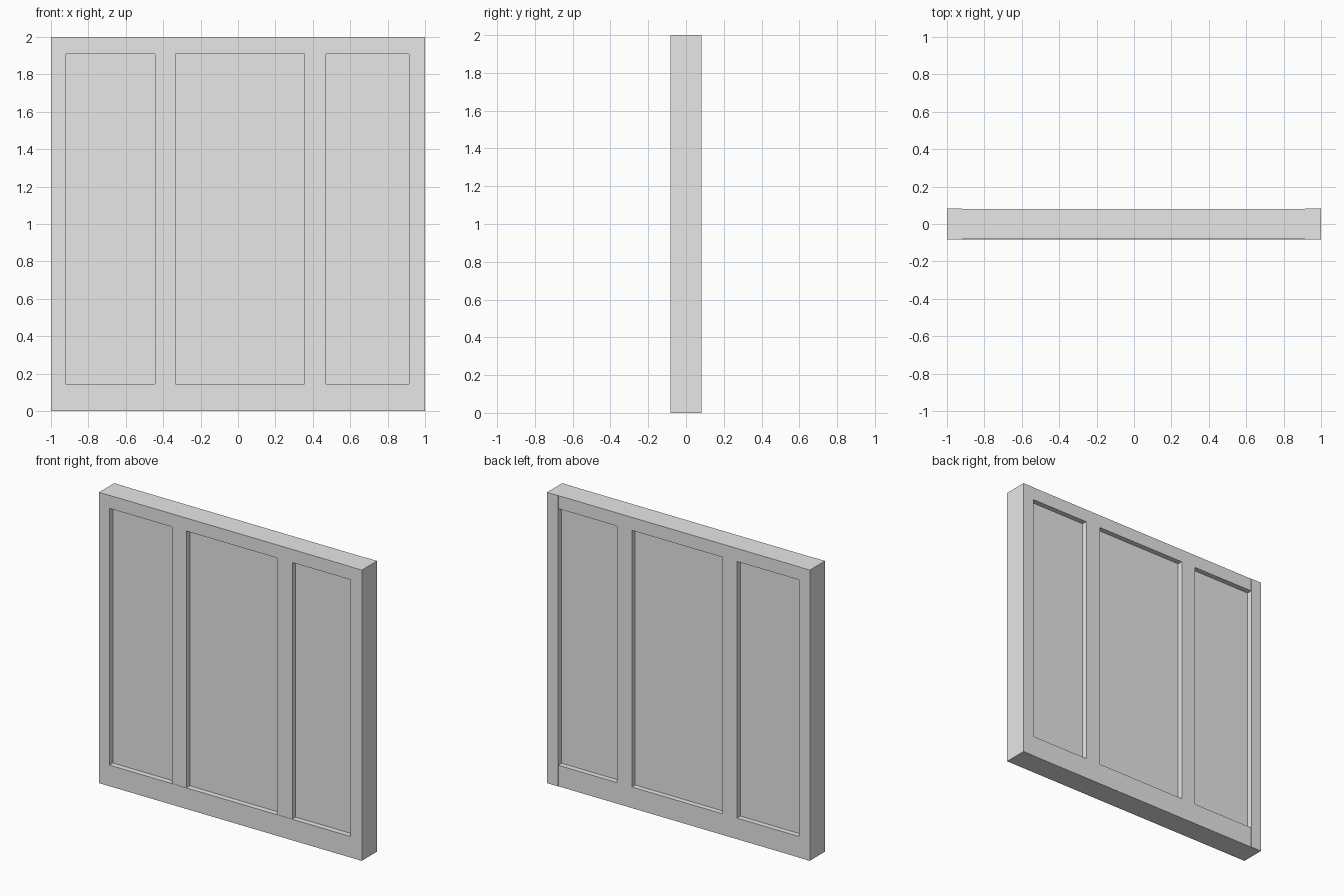
import bpy

# Remove the default cube
cube = bpy.data.objects.get("Cube")
if cube:
    bpy.data.objects.remove(cube, do_unlink=True)

# One plain grey for the whole panel
grey = bpy.data.materials.new("light_grey")
grey.use_nodes = True
colour = (0.8, 0.8, 0.8, 1.0)
grey.diffuse_color = colour
grey.node_tree.nodes["Principled BSDF"].inputs["Base Color"].default_value = colour


def board(name, x, y, z):
    """Add a box spanning the given (low, high) ranges."""
    spans = (x, y, z)
    bpy.ops.mesh.primitive_cube_add(size=1, location=[(a + b) / 2 for a, b in spans])
    obj = bpy.context.object
    obj.name = name
    obj.scale = [b - a for a, b in spans]
    bpy.ops.object.transform_apply(location=False, rotation=False, scale=True)
    obj.data.materials.append(grey)
    return obj


FACE = 0.083                  # half thickness of the stiles
INNER = 0.081                 # half thickness of the rails and mullions
PANEL = 0.045                 # half thickness of the recessed panel
LEFT, RIGHT = 0.915, -0.92    # inner edges of the stiles
BOTTOM, TOP = 0.145, 1.91     # inner edges of the rails

# Outer stiles, full height
board("left_stile", (LEFT, 1), (-FACE, FACE), (0, 2))
board("right_stile", (-1, RIGHT), (-FACE, FACE), (0, 2))

# Rails between the stiles
board("top_rail", (RIGHT, LEFT), (-INNER, INNER), (TOP, 2))
board("bottom_rail", (RIGHT, LEFT), (-FACE, INNER), (0, BOTTOM))

# Upright mullions dividing the panel in three
board("left_mullion", (0.355, 0.47), (-INNER, INNER), (BOTTOM, TOP))
board("right_mullion", (-0.445, -0.335), (-INNER, INNER), (BOTTOM, TOP))

# Thin panel recessed on both sides
board("recessed_panel", (RIGHT, LEFT), (-PANEL, PANEL), (BOTTOM, TOP))
